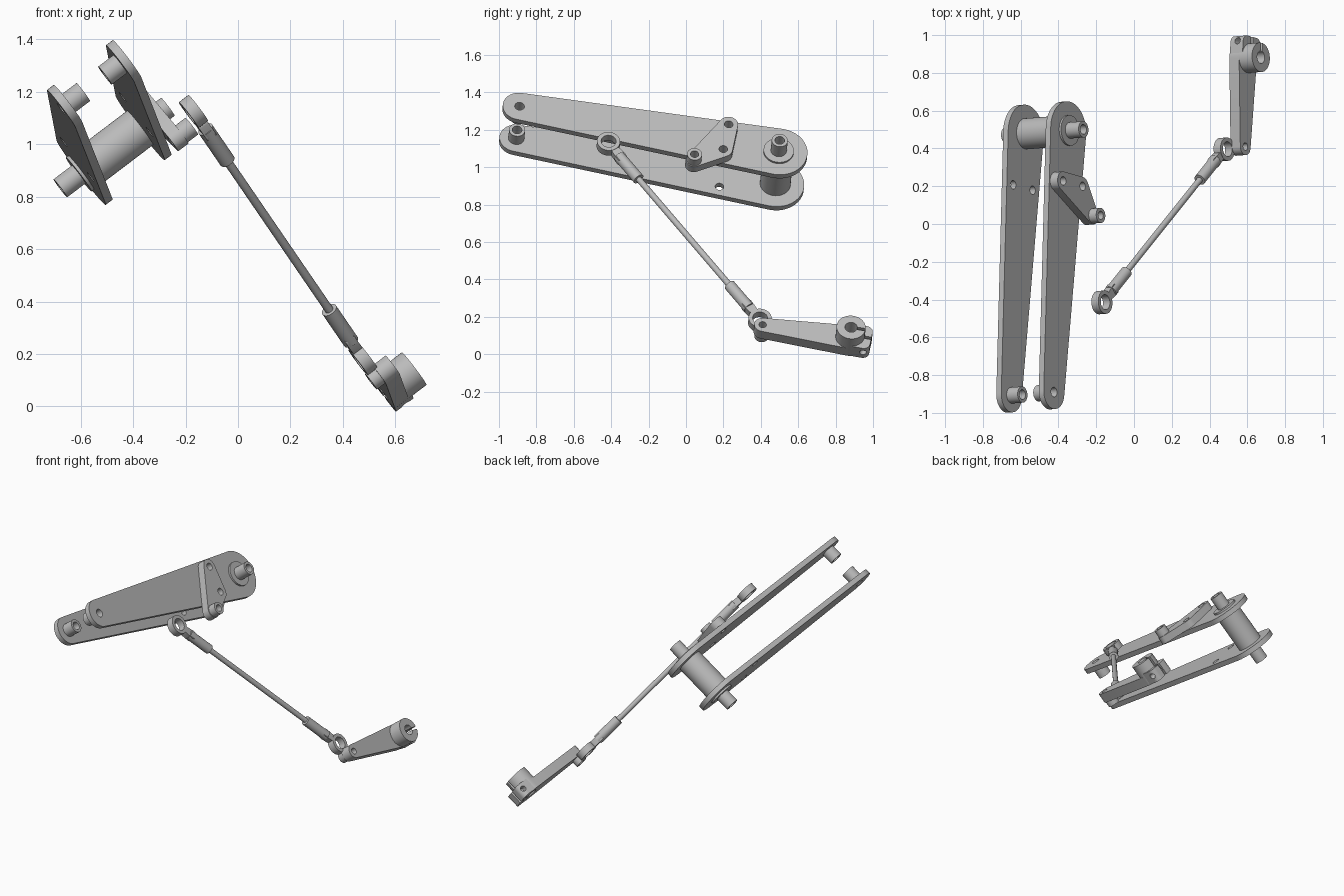
import bpy, bmesh, math
from mathutils import Matrix, Vector

cube = bpy.data.objects.get("Cube")
if cube:
    bpy.data.objects.remove(cube, do_unlink=True)

grey = bpy.data.materials.new("plain grey")
grey.use_nodes = True
colour = (0.5, 0.5, 0.5, 1)
grey.diffuse_color = colour
grey.node_tree.nodes["Principled BSDF"].inputs["Base Color"].default_value = colour


def frame(origin, x, z):
    """Placement with the given x and z axes."""
    z = Vector(z).normalized()
    x = Vector(x)
    x = (x - z * x.dot(z)).normalized()
    y = z.cross(x)
    m = Matrix((x, y, z)).transposed().to_4x4()
    m.translation = Vector(origin)
    return m


def raw_prism(name, place, circles, low, high, sides=40):
    """Extruded outline wrapped around circles given as (u, v, radius)."""
    bm = bmesh.new()
    for u, v, r in circles:
        for i in range(sides):
            a = math.tau * i / sides
            for h in (low, high):
                bm.verts.new((u + r * math.cos(a), v + r * math.sin(a), h))
    hull = bmesh.ops.convex_hull(bm, input=bm.verts)
    spare = {e for e in hull["geom_interior"] + hull["geom_unused"]
             if isinstance(e, bmesh.types.BMVert)}
    bmesh.ops.delete(bm, geom=list(spare), context="VERTS")
    bmesh.ops.dissolve_limit(bm, angle_limit=0.01, verts=bm.verts, edges=bm.edges)
    bmesh.ops.recalc_face_normals(bm, faces=bm.faces)
    mesh = bpy.data.meshes.new(name)
    bm.to_mesh(mesh)
    bm.free()
    ob = bpy.data.objects.new(name, mesh)
    ob.matrix_world = place
    bpy.context.collection.objects.link(ob)
    return ob


def prism(name, place, circles, low, high, cuts=()):
    """Prism with cutouts, each given as (placement, circles, low, high)."""
    ob = raw_prism(name, place, circles, low, high)
    ob.data.materials.append(grey)
    bpy.ops.object.select_all(action="DESELECT")
    bpy.context.view_layer.objects.active = ob
    ob.select_set(True)
    for c_place, c_circles, c_low, c_high in cuts:
        cutter = raw_prism("cutter", c_place, c_circles, c_low, c_high, 24)
        cutter.hide_render = True
        mod = ob.modifiers.new("cut", "BOOLEAN")
        mod.operation = "DIFFERENCE"
        mod.solver = "EXACT"
        mod.object = cutter
        bpy.ops.object.modifier_apply(modifier=mod.name)
        bpy.data.objects.remove(cutter, do_unlink=True)
    bpy.ops.object.shade_smooth_by_angle(angle=math.radians(30))
    return ob


def hole(place, u, v, r):
    return (place, [(u, v, r)], -1, 1)


# Shared axis of every pivot, and the long direction of the links
axis = Vector((0.795, 0.062, 0.603))
along = Vector((0.055, 0.984, -0.172))

# Pair of long tapered links
LINK = frame((-0.347, 0.495, 1.083), along, axis)
LENGTH, THICK, GAP = 1.408, 0.033, 0.25
MID = -THICK - GAP / 2
outline = [(0, 0, 0.155), (-LENGTH, 0, 0.09)]
shaft_bore = hole(LINK, 0, 0, 0.026)
end_bore = hole(LINK, -LENGTH, 0, 0.026)
bolts = [hole(LINK, -0.289, v, 0.023) for v in (0.085, -0.085)]

for side, sign in (("upper", 1), ("lower", -1)):
    def span(a, b):
        return sorted((MID + sign * a, MID + sign * b))
    inner, outer = GAP / 2, GAP / 2 + THICK
    prism(side + "_link", LINK, outline, *span(inner, outer),
          [shaft_bore, end_bore] + bolts)
    prism(side + "_end_pin", LINK, [(-LENGTH, 0, 0.043)],
          *span(inner - 0.073, inner), [end_bore])
    prism(side + "_collar", LINK, [(0, 0, 0.081)],
          *span(outer, outer + 0.012), [shaft_bore])
    prism(side + "_shaft_tip", LINK, [(0, 0, 0.043)],
          *span(outer, outer + 0.1), [shaft_bore])
prism("spacer_tube", LINK, [(0, 0, 0.082)], -THICK - GAP, -THICK, [shaft_bore])

# Three-cornered bracket on the upper link
tip = (-0.43, -0.19)
tip_bore = hole(LINK, *tip, 0.022)
prism("bracket", LINK, [(-0.289, 0.085, 0.05), (-0.289, -0.085, 0.05), (*tip, 0.045)],
      0, 0.05, bolts + [tip_bore])
prism("bracket_boss", LINK, [(*tip, 0.04)], 0.05, 0.1, [tip_bore])

# Tie rod with an eye at each end
top_eye = Vector((-0.17, -0.415, 1.125))
low_eye = Vector((0.477, 0.395, 0.18))
rod_dir = low_eye - top_eye
for side, centre, way in (("upper", top_eye, rod_dir), ("lower", low_eye, -rod_dir)):
    eye = frame(centre, way, axis)
    length_wise = frame(centre, axis, way)
    prism(side + "_eye", eye, [(0, 0, 0.062)], -0.023, 0.023,
          [hole(eye, 0, 0, 0.04)])
    prism(side + "_neck", eye, [(0.072, 0, 0.024), (0.12, 0, 0.028)], -0.021, 0.021)
    prism(side + "_sleeve", length_wise, [(0, 0, 0.031)], 0.1, 0.28)
prism("tie_rod", frame(top_eye, axis, rod_dir), [(0, 0, 0.0165)],
      0.2, rod_dir.length - 0.2)

# Clamping lever arm
ARM = frame((0.59, 0.41, 0.158), along, axis)
hub = (0.472, 0.02)
pin_bore = hole(ARM, 0, 0, 0.02)
hub_bore = hole(ARM, *hub, 0.033)
slit = (ARM, [(hub[0], hub[1], 0.008), (0.7, hub[1], 0.008)], -1, 1)
across = ARM @ Matrix.Rotation(-math.pi / 2, 4, "X")
clamp_holes = [(across, [(0.555, 0.018, 0.018)], -0.3, 0.3),
               (across, [(0.46, 0.03, 0.016)], -0.3, 0.3)]
hub_cuts = [hub_bore, slit]
prism("lever_arm", ARM, [(0, 0, 0.045), (*hub, 0.078)], -0.065, 0,
      [pin_bore] + hub_cuts)
prism("lever_clamp", ARM, [(*hub, 0.076), (0.55, -0.02, 0.036), (0.55, 0.06, 0.036)],
      -0.064, 0.02, hub_cuts + clamp_holes)
prism("lever_hub", ARM, [(*hub, 0.078)], 0, 0.086, hub_cuts)
prism("lever_boss", ARM, [(0, 0, 0.038)], -0.105, -0.065, [pin_bore])
